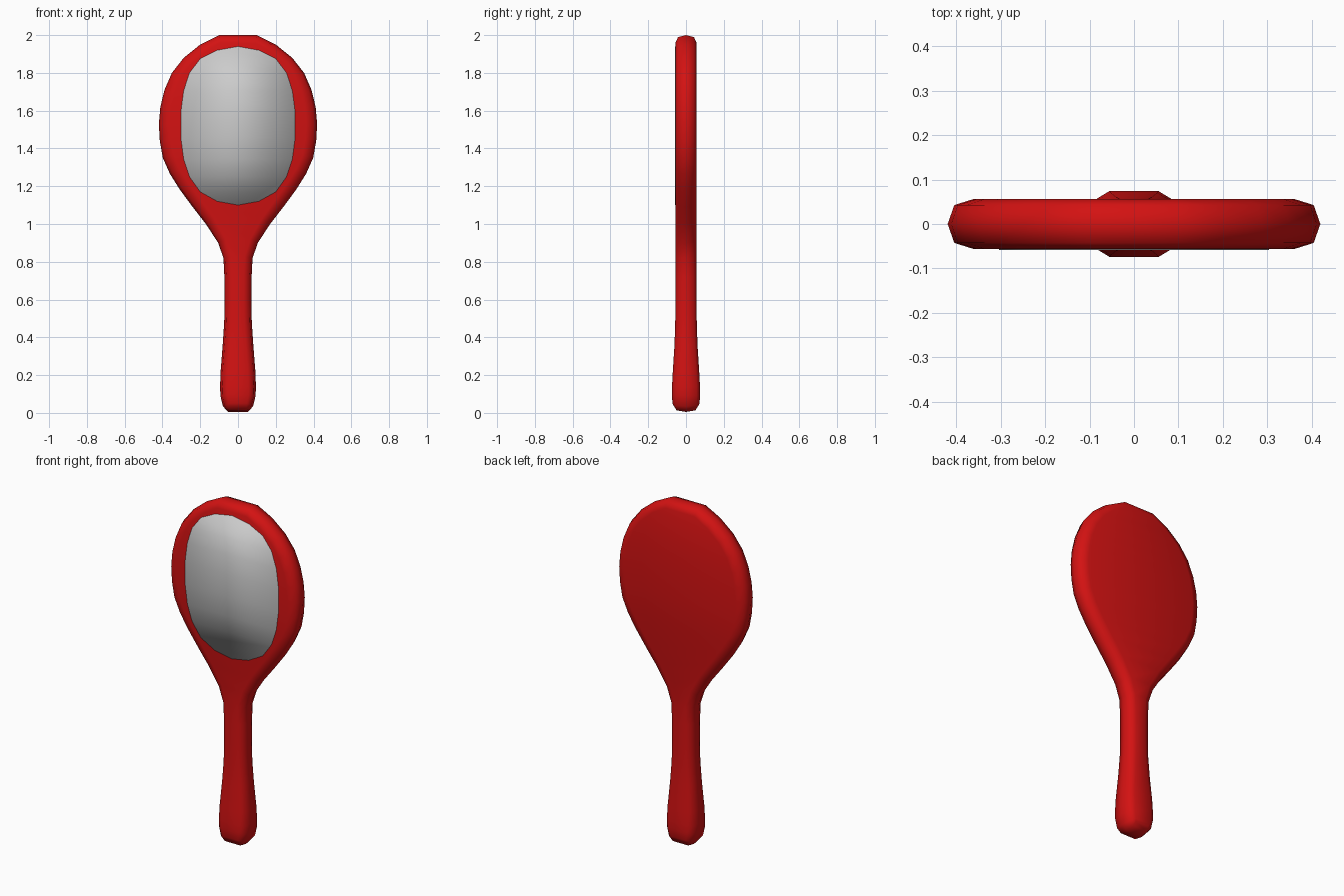
import bpy, bmesh
from mathutils import Vector

if "Cube" in bpy.data.objects:
    bpy.data.objects.remove(bpy.data.objects["Cube"])


def material(name, color):
    m = bpy.data.materials.new(name)
    m.diffuse_color = color
    m.use_nodes = True
    m.node_tree.nodes["Principled BSDF"].inputs["Base Color"].default_value = m.diffuse_color
    return m


def make_object(name, bm):
    bmesh.ops.recalc_face_normals(bm, faces=bm.faces[:])
    me = bpy.data.meshes.new(name)
    bm.to_mesh(me)
    bm.free()
    ob = bpy.data.objects.new(name, me)
    bpy.context.collection.objects.link(ob)
    for p in me.polygons:
        p.use_smooth = True
    return ob


def rim_loops(half, layers):
    """Closed symmetric outline, inset and moved in y per layer.
    half rows: x, z, half depth, rim inset (bottom to top)."""
    loop = half + [(-x, z, d, r) for x, z, d, r in reversed(half)]
    n = len(loop)
    loops = []
    for side, inset in layers:
        pts = []
        for i, (x, z, d, r) in enumerate(loop):
            px, pz = loop[i - 1][:2]
            nx, nz = loop[(i + 1) % n][:2]
            inward = Vector((-(nz - pz), nx - px)).normalized()
            pts.append((x + inward.x * r * inset, side * d, z + inward.y * r * inset))
        loops.append(pts)
    return loops


# Frame: one rounded outline running from handle to head
half = [
    (.052, .005, .066, .035), (.08, .035, .072, .036), (.093, .09, .074, .038),
    (.095, .14, .074, .04), (.092, .22, .070, .04), (.081, .36, .061, .04),
    (.073, .48, .057, .04), (.071, .60, .056, .04), (.072, .72, .055, .04),
    (.077, .82, .055, .042), (.105, .90, .055, .045), (.170, 1.0, .056, .052),
    (.240, 1.09, .056, .056), (.310, 1.185, .056, .058), (.360, 1.265, .056, .058),
    (.398, 1.35, .056, .058), (.414, 1.44, .056, .058), (.419, 1.53, .056, .058),
    (.411, 1.62, .056, .058), (.389, 1.71, .056, .056), (.350, 1.80, .056, .054),
    (.287, 1.88, .056, .05), (.200, 1.95, .056, .046), (.100, 2.0, .056, .042),
]
layers = [(-1, 1), (-.76, .26), (0, 0), (.76, .26), (1, 1)]
bm = bmesh.new()
rings = [[bm.verts.new(p) for p in pts] for pts in rim_loops(half, layers)]
n = len(rings[0])
for a, b in zip(rings, rings[1:]):
    for i in range(n):
        j = (i + 1) % n
        bm.faces.new((a[i], a[j], b[j], b[i]))
for ring in (rings[0], rings[-1]):
    for i in range(len(half) - 1):
        bm.faces.new((ring[i], ring[i + 1], ring[n - 2 - i], ring[n - 1 - i]))
frame = make_object("frame_and_handle", bm)
frame.data.materials.append(material("red", (.65, .006, .006, 1)))

# Mirror glass: thin plate set in the front of the head
right = [(.11, 1.12), (.2, 1.17), (.257, 1.25), (.288, 1.345), (.303, 1.46), (.303, 1.59),
         (.288, 1.705), (.257, 1.80), (.2, 1.875), (.11, 1.92)]
outline = [(0, 1.10)] + right + [(0, 1.94)] + [(-x, z) for x, z in reversed(right)]
bm = bmesh.new()
front = [bm.verts.new((x, -.0585, z)) for x, z in outline]
back = [bm.verts.new((x, -.050, z)) for x, z in outline]
bm.faces.new(back)
k = len(outline)
for i in range(k):
    j = (i + 1) % k
    bm.faces.new((front[i], front[j], back[j], back[i]))
# front face as strips across the width
bm.faces.new((front[0], front[1], front[-1]))
for i in range(1, k // 2 - 1):
    bm.faces.new((front[i], front[i + 1], front[k - i - 1], front[k - i]))
bm.faces.new((front[k // 2 - 1], front[k // 2], front[k // 2 + 1]))
make_object("mirror_glass", bm)
